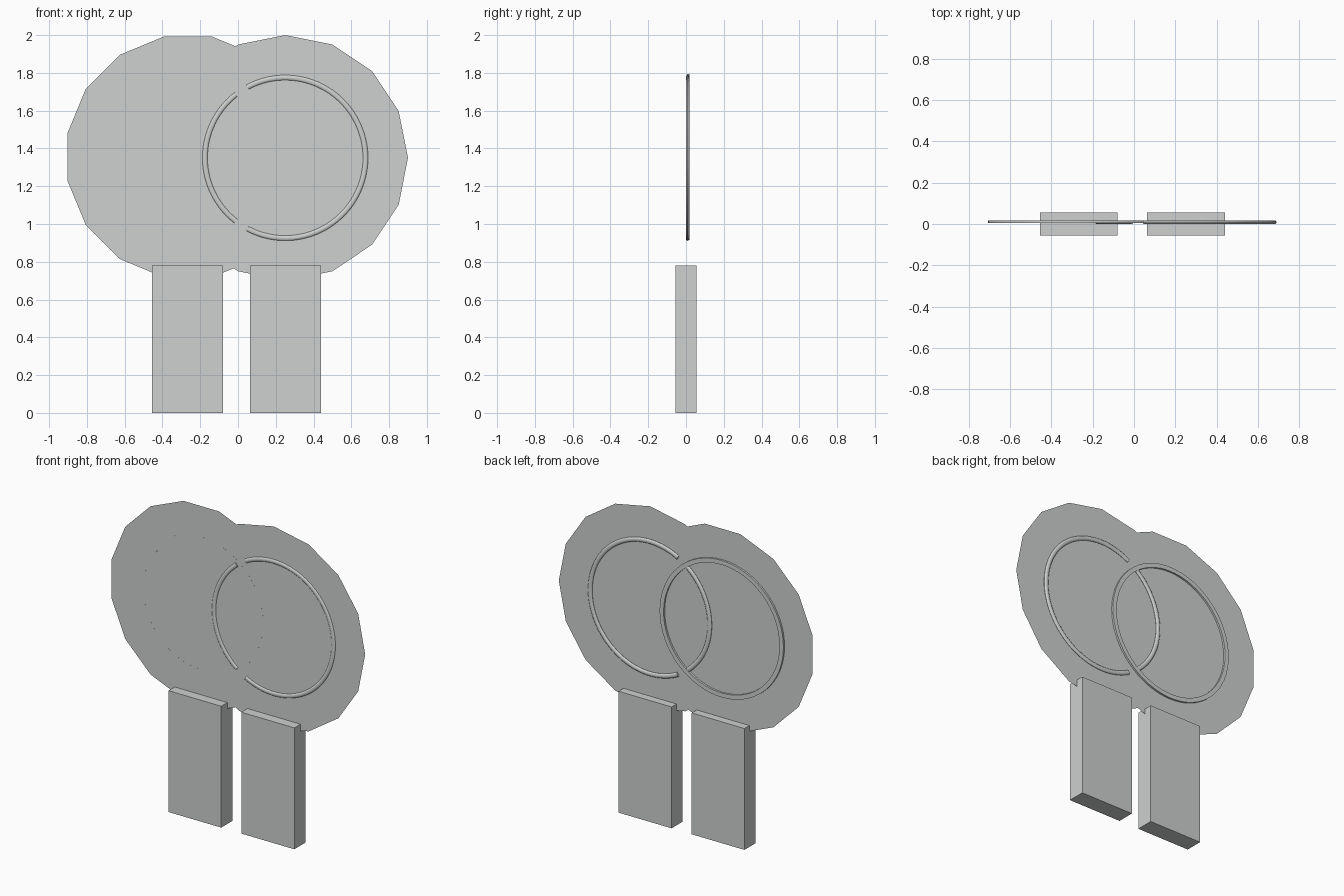
import bpy, bmesh, math

if "Cube" in bpy.data.objects:
    bpy.data.objects.remove(bpy.data.objects["Cube"])

grey = bpy.data.materials.new("light_grey")
grey.diffuse_color = (0.62, 0.635, 0.627, 1)
grey.use_nodes = True
grey.node_tree.nodes["Principled BSDF"].inputs["Base Color"].default_value = grey.diffuse_color

DISC_Y = 0.006


def finish(bm, name, smooth=False):
    bmesh.ops.recalc_face_normals(bm, faces=bm.faces)
    mesh = bpy.data.meshes.new(name)
    bm.to_mesh(mesh)
    bm.free()
    mesh.materials.append(grey)
    ob = bpy.data.objects.new(name, mesh)
    bpy.context.collection.objects.link(ob)
    if smooth:
        bpy.context.view_layer.objects.active = ob
        ob.select_set(True)
        bpy.ops.object.shade_smooth_by_angle(angle=math.radians(40))
        ob.select_set(False)
    return ob


def disc(name, cx, cz, turn):
    """Flat 16-sided panel facing the front."""
    bm = bmesh.new()
    angles = [math.radians(turn + i * 22.5) for i in range(16)]
    bm.faces.new([bm.verts.new((cx + 0.65 * math.cos(a), DISC_Y, cz + 0.65 * math.sin(a)))
                  for a in angles])
    finish(bm, name)


def sweep(name, cx, cz, profile, start=0, end=360, steps=64):
    """Sweep a (radius, y) profile around the y axis, capped unless closed."""
    bm = bmesh.new()
    closed = end - start == 360
    rows = []
    for i in range(steps if closed else steps + 1):
        a = math.radians(start + (end - start) * i / steps)
        rows.append([bm.verts.new((cx + r * math.cos(a), y, cz + r * math.sin(a)))
                     for r, y in profile])
    n = len(profile)
    for i in range(steps):
        p, q = rows[i], rows[(i + 1) % len(rows)]
        for j in range(n):
            k = (j + 1) % n
            bm.faces.new((p[j], p[k], q[k], q[j]))
    if not closed:
        bm.faces.new(rows[0])
        bm.faces.new(rows[-1])
    finish(bm, name, smooth=True)


def block(name, x0, x1):
    bm = bmesh.new()
    bmesh.ops.create_cube(bm, size=1)
    for v in bm.verts:
        v.co = ((x0 + x1) / 2 + v.co.x * (x1 - x0), v.co.y * 0.112, (v.co.z + 0.5) * 0.78)
    finish(bm, name)


# Upright blocks
block("left_block", -0.455, -0.08)
block("right_block", 0.063, 0.44)

# Overlapping flat panels
disc("left_panel", -0.265, 1.355, 11.25)
disc("right_panel", 0.25, 1.35, 0)

# Left ring: flat band lying on the back of the panel
sweep("left_ring", -0.265, 1.355,
      [(0.412, DISC_Y - 0.0002), (0.44, DISC_Y - 0.0002), (0.44, 0.018), (0.412, 0.018)])

# Right ring: rounded tube through the panel, split where the left ring crosses
tube = [(0.425 + 0.0145 * math.cos(t * math.pi / 6), 0.0085 + 0.0095 * math.sin(t * math.pi / 6))
        for t in range(12)]
sweep("right_ring_long_arc", 0.25, 1.35, tube, -118, 118, 56)
sweep("right_ring_short_arc", 0.25, 1.35, tube, 128, 232, 28)
